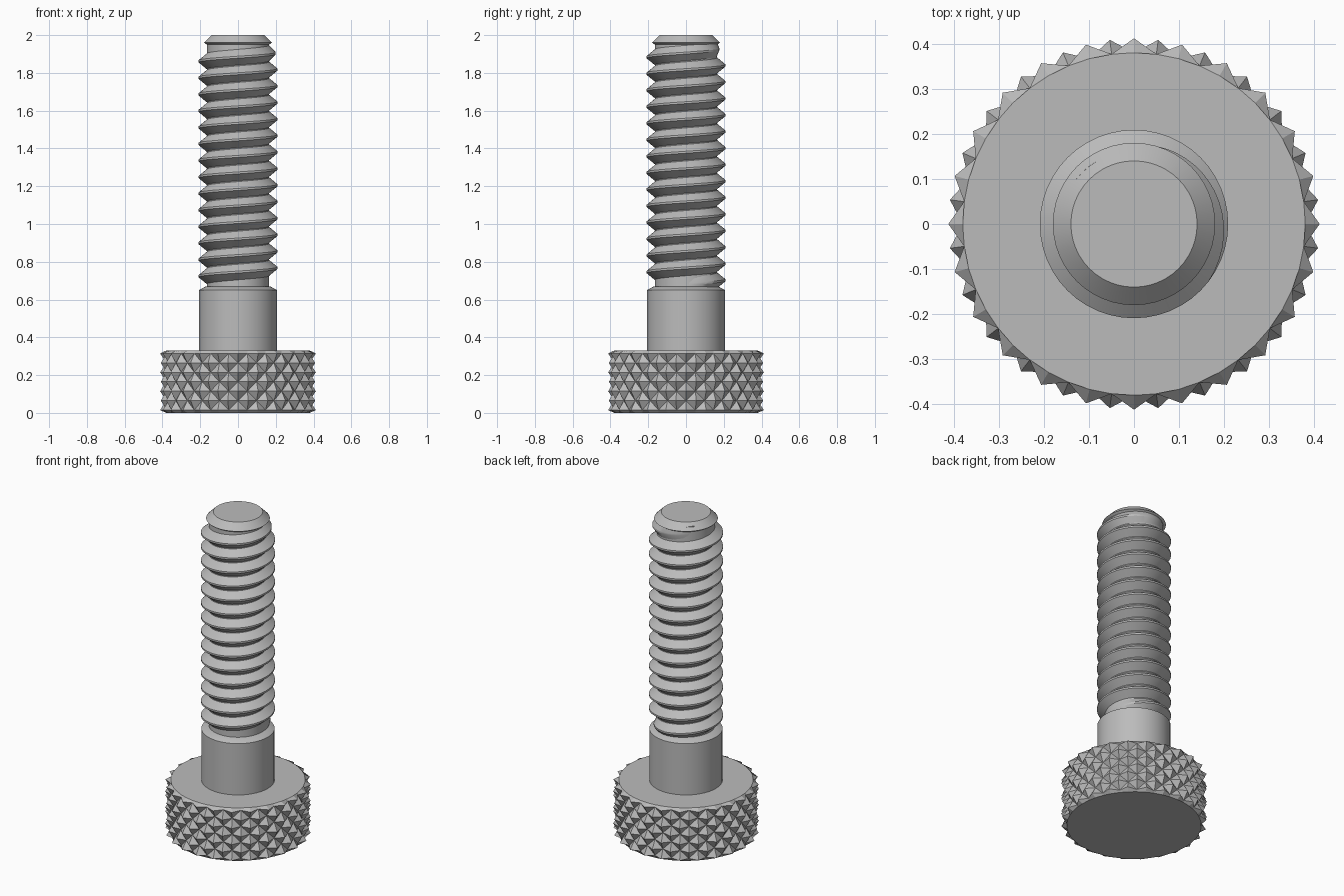
import bpy, bmesh, math

cube = bpy.data.objects.get("Cube")
if cube:
    bpy.data.objects.remove(cube, do_unlink=True)

steel = bpy.data.materials.new("grey steel")
steel.use_nodes = True
steel.diffuse_color = (0.5, 0.5, 0.5, 1)
steel.node_tree.nodes["Principled BSDF"].inputs["Base Color"].default_value = (0.5, 0.5, 0.5, 1)


def finish(name, bm, smooth_angle=None):
    """Turn a bmesh into a named steel object."""
    bmesh.ops.recalc_face_normals(bm, faces=bm.faces)
    mesh = bpy.data.meshes.new(name)
    bm.to_mesh(mesh)
    bm.free()
    mesh.materials.append(steel)
    obj = bpy.data.objects.new(name, mesh)
    bpy.context.collection.objects.link(obj)
    if smooth_angle:
        bpy.ops.object.select_all(action='DESELECT')
        obj.select_set(True)
        bpy.context.view_layer.objects.active = obj
        bpy.ops.object.shade_smooth_by_angle(angle=math.radians(smooth_angle))
    return obj


def ring(bm, radius, z, count):
    """Add one horizontal ring; radius and z may be functions of the index."""
    verts = []
    for i in range(count):
        a = math.tau * i / count
        r = radius(i) if callable(radius) else radius
        verts.append(bm.verts.new((r * math.cos(a), r * math.sin(a), z)))
    return verts


def bridge(bm, low, high):
    n = len(low)
    for i in range(n):
        k = (i + 1) % n
        bm.faces.new((low[i], low[k], high[k], high[i]))


def lathe(name, profile, count, smooth_angle):
    bm = bmesh.new()
    rings = [ring(bm, r, z, count) for r, z in profile]
    for low, high in zip(rings, rings[1:]):
        bridge(bm, low, high)
    bm.faces.new(rings[0])
    bm.faces.new(rings[-1])
    return finish(name, bm, smooth_angle)


# Knurled head: a checkerboard of peaks and valleys split into diamond pyramids
COLUMNS, ROWS = 48, 6
Z_LOW, Z_HIGH = 0.015, 0.315
bm = bmesh.new()
rings = []
for j in range(ROWS + 1):
    z = Z_LOW + (Z_HIGH - Z_LOW) * j / ROWS
    rings.append(ring(bm, lambda i: 0.412 if (i + j) % 2 == 0 else 0.38, z, COLUMNS))
for j in range(ROWS):
    for i in range(COLUMNS):
        k = (i + 1) % COLUMNS
        a, b, c, d = rings[j][i], rings[j][k], rings[j + 1][k], rings[j + 1][i]
        if (i + j) % 2 == 0:
            bm.faces.new((a, b, d))
            bm.faces.new((b, c, d))
        else:
            bm.faces.new((a, b, c))
            bm.faces.new((a, c, d))
bottom = ring(bm, 0.38, 0, COLUMNS)
top = ring(bm, 0.38, 0.33, COLUMNS)
bridge(bm, bottom, rings[0])
bridge(bm, rings[-1], top)
bm.faces.new(bottom)
bm.faces.new(top)
finish("knurled_head", bm)

# Plain shank and the threaded core with its chamfered tip
lathe("shank", [(0.207, 0.32), (0.207, 0.65), (0.17, 0.67)], 48, 30)
lathe("thread_core", [(0.165, 0.64), (0.165, 1.95), (0.18, 1.96), (0.14, 2.0)], 48, 25)

# Helical thread: a V-shaped ridge swept upward, fading into the core at the ends
PITCH, STEPS = 0.0875, 48
START, END = 0.68, 1.94
total = round((END - START) / PITCH * STEPS)
bm = bmesh.new()
previous = None
for s in range(total + 1):
    angle = math.tau * s / STEPS
    z = START + PITCH * s / STEPS
    fade = min(1, s / 12, (total - s) / 24)
    crest = 0.162 + 0.047 * fade
    half = PITCH * 0.5
    flat = PITCH * 0.06
    section = [(0.162, -half), (crest, -flat), (crest, flat), (0.162, half)]
    row = [bm.verts.new((r * math.cos(angle), r * math.sin(angle), z + dz)) for r, dz in section]
    if previous:
        for p in range(3):
            bm.faces.new((previous[p], row[p], row[p + 1], previous[p + 1]))
    previous = row
thread = finish("thread", bm, 25)
